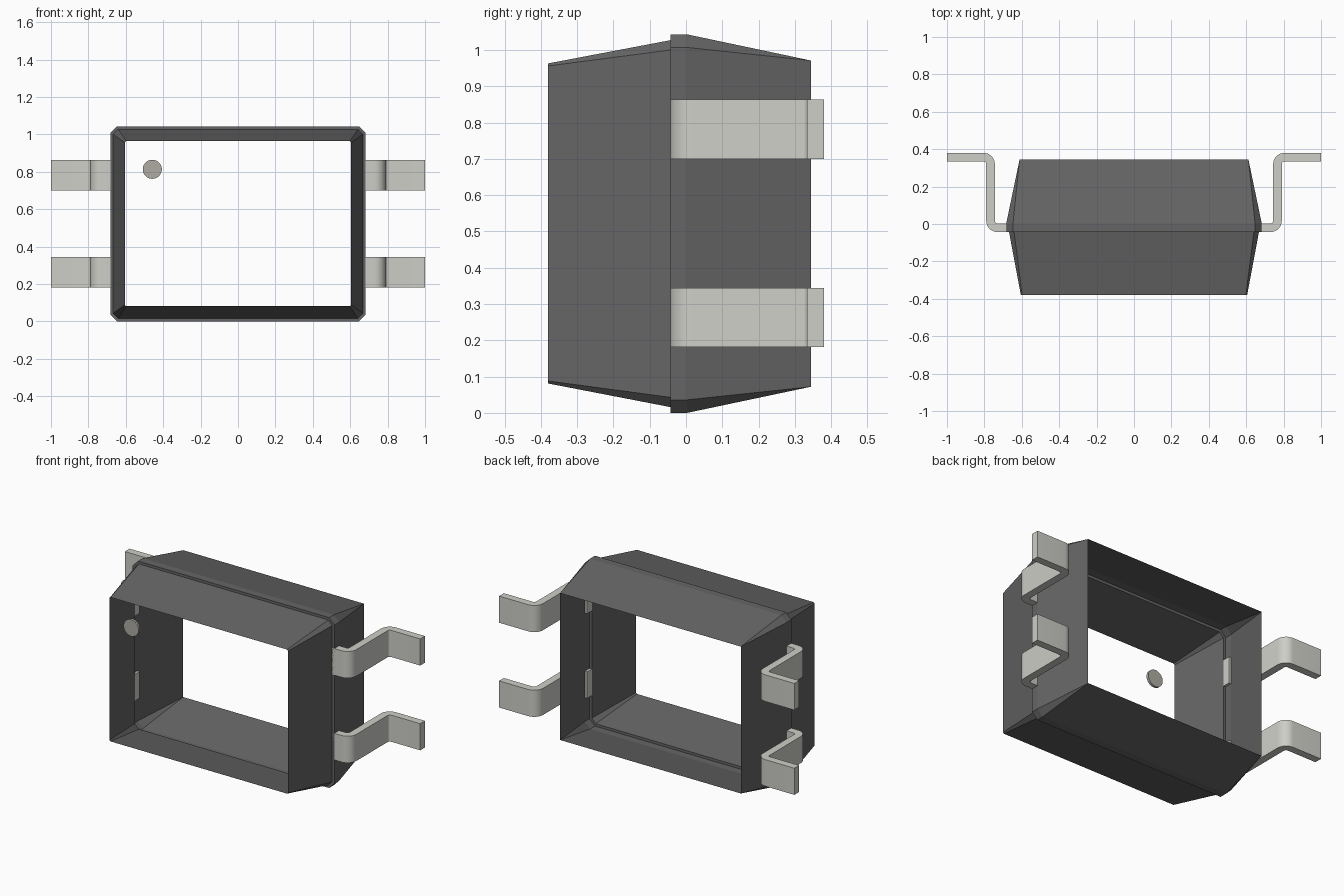
import bpy, bmesh
from math import cos, sin, pi, radians

if "Cube" in bpy.data.objects:
    bpy.data.objects.remove(bpy.data.objects["Cube"])


def material(name, rgb):
    m = bpy.data.materials.new(name)
    m.diffuse_color = (*rgb, 1)
    m.use_nodes = True
    m.node_tree.nodes["Principled BSDF"].inputs["Base Color"].default_value = m.diffuse_color
    return m


BODY = material("dark_plastic", (0.13, 0.13, 0.13))
METAL = material("tinned_metal", (0.62, 0.62, 0.58))
MARK = material("mark_grey", (0.42, 0.41, 0.36))


def finish(bm, name, mat):
    bmesh.ops.remove_doubles(bm, verts=bm.verts, dist=1e-4)
    me = bpy.data.meshes.new(name)
    bm.to_mesh(me)
    bm.free()
    me.materials.append(mat)
    ob = bpy.data.objects.new(name, me)
    bpy.context.collection.objects.link(ob)
    return ob


# Body: open-ended shell lofted through chamfered rectangles
def ring(bm, y, x, z0, z1, c):
    pts = [(x, z0 + c), (x, z1 - c), (x - c, z1), (c - x, z1),
           (-x, z1 - c), (-x, z0 + c), (c - x, z0), (x - c, z0)]
    return [bm.verts.new((px, y, pz)) for px, pz in pts]


bm = bmesh.new()
sections = [  # y, half width, bottom, top, chamfer
    (-0.38, 0.605, 0.081, 0.963, 0.007),
    (-0.043, 0.668, 0.016, 1.027, 0.027),
    (-0.043, 0.683, 0.0, 1.043, 0.036),
    (0.003, 0.683, 0.0, 1.043, 0.036),
    (0.344, 0.612, 0.072, 0.971, 0.0),
]
rings = [ring(bm, *s) for s in sections]
for a, b in zip(rings, rings[1:]):
    for i in range(8):
        j = (i + 1) % 8
        bm.faces.new((a[i], b[i], b[j], a[j]))
finish(bm, "body_shell", BODY)


# Leads: bent strip profile in x/y, extruded along z and mirrored
def lead_profile(t=0.046, r=0.037, steps=8):
    xm, y0, y1 = 0.767, -0.02, 0.357
    path = [(0.668, y0, -pi / 2)]  # x, y, direction of the outer side
    for k in range(steps + 1):
        a = -pi / 2 + k * pi / 2 / steps
        path.append((xm - r + r * cos(a), y0 + r + r * sin(a), a))
    for k in range(steps + 1):
        a = pi - k * pi / 2 / steps
        path.append((xm + r + r * cos(a), y1 - r + r * sin(a), a - pi))
    path.append((1.0, y1, -pi / 2))
    h = t / 2
    outer = [(x + h * cos(a), y + h * sin(a)) for x, y, a in path]
    inner = [(x - h * cos(a), y - h * sin(a)) for x, y, a in path]
    return outer, inner


def make_lead(name, z0, z1):
    bm = bmesh.new()
    cols = []
    for o, i in zip(*lead_profile()):
        cols.append([bm.verts.new((*p, z)) for p, z in
                     ((o, z0), (o, z1), (i, z1), (i, z0))])
    for a, b in zip(cols, cols[1:]):
        for k in range(4):
            n = (k + 1) % 4
            bm.faces.new((a[k], b[k], b[n], a[n]))
    bm.faces.new(cols[0])
    bm.faces.new(cols[-1][::-1])
    bmesh.ops.recalc_face_normals(bm, faces=bm.faces)
    ob = finish(bm, name, METAL)
    bpy.context.view_layer.objects.active = ob
    ob.select_set(True)
    bpy.ops.object.shade_smooth_by_angle(angle=radians(30))
    ob.select_set(False)
    m = ob.modifiers.new("both_sides", 'MIRROR')
    m.use_axis = (True, False, False)
    m.use_mirror_merge = False


make_lead("lower_leads", 0.181, 0.344)
make_lead("upper_leads", 0.70, 0.863)

# Orientation dot: thin disc level with the front opening
bpy.ops.mesh.primitive_cylinder_add(vertices=32, radius=0.051, depth=0.015,
                                    location=(-0.458, -0.3725, 0.813),
                                    rotation=(pi / 2, 0, 0))
dot = bpy.context.object
dot.name = "orientation_dot"
dot.data.materials.append(MARK)
bpy.ops.object.shade_smooth_by_angle(angle=radians(30))
